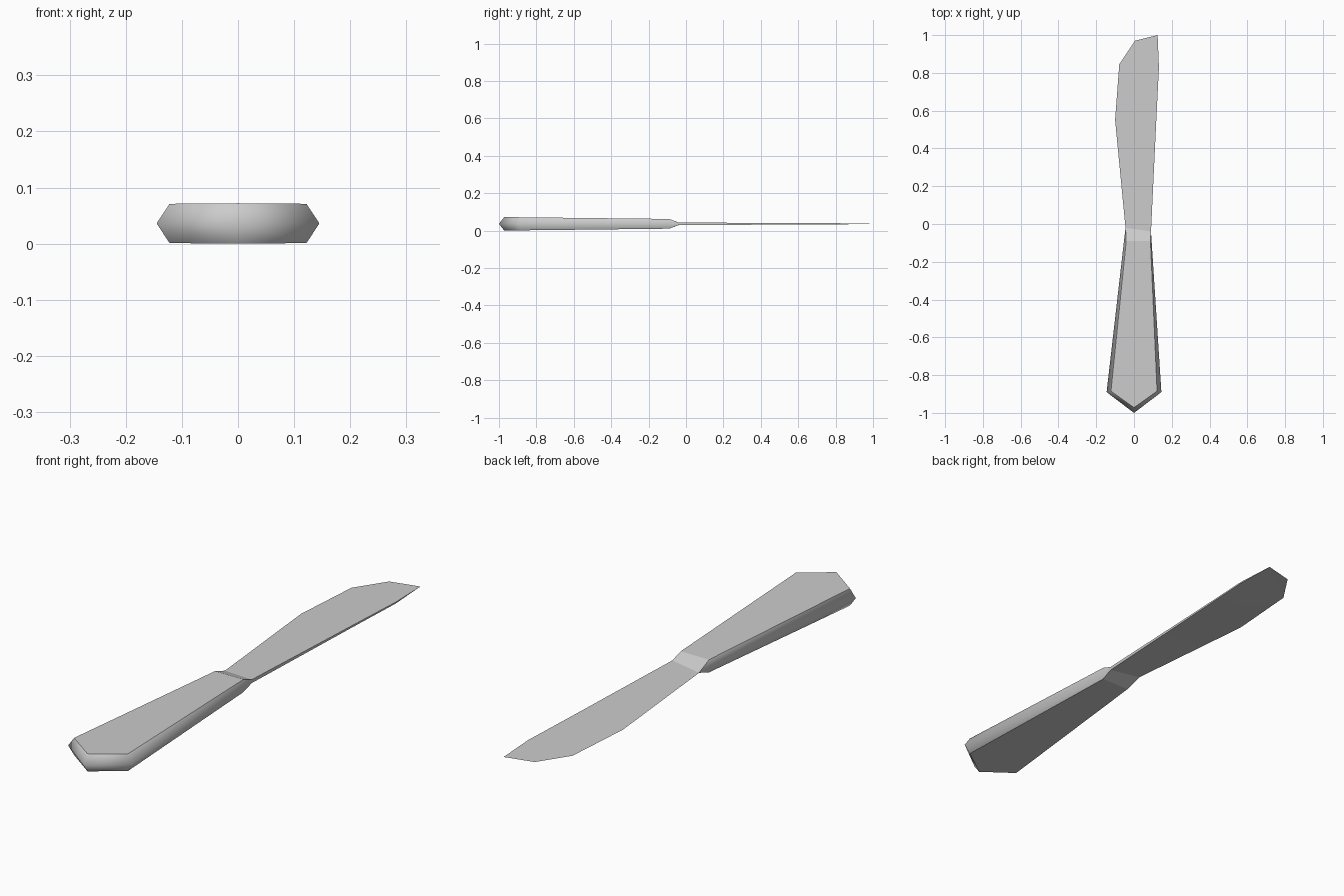
import bpy
import bmesh

if "Cube" in bpy.data.objects:
    bpy.data.objects.remove(bpy.data.objects["Cube"])

MID = 0.036  # height of the centre plane

steel = bpy.data.materials.new("brushed_steel")
steel.diffuse_color = (0.6, 0.6, 0.6, 1)
steel.use_nodes = True
steel.node_tree.nodes["Principled BSDF"].inputs["Base Color"].default_value = steel.diffuse_color


def finish(name, bm, sharp):
    """Smooth faces, with chosen edges kept crisp."""
    bmesh.ops.recalc_face_normals(bm, faces=bm.faces)
    for f in bm.faces:
        f.smooth = True
    for a, b in sharp:
        e = bm.edges.get((a, b))
        if e:
            e.smooth = False
    mesh = bpy.data.meshes.new(name)
    bm.to_mesh(mesh)
    bm.free()
    mesh.materials.append(steel)
    bpy.context.collection.objects.link(bpy.data.objects.new(name, mesh))


# Handle: widest ridge at mid height, flat top and bottom set in from it
ridge = [(-0.045, -0.02), (-0.145, -0.89), (0, -1), (0.145, -0.89), (0.09, -0.04)]
flat = [(-0.041, -0.09, 0.026), (-0.122, -0.885, 0.035), (0, -0.972, 0.036),
        (0.122, -0.885, 0.035), (0.087, -0.09, 0.026)]
bm = bmesh.new()
sharp = []
mid = [bm.verts.new((x, y, MID)) for x, y in ridge]
for side in (1, -1):
    rim = [bm.verts.new((x, y, MID + side * h)) for x, y, h in flat]
    neck = bm.verts.new((0.09, -0.04, MID + side * 0.007))
    # flat face, split so it can taper
    bm.faces.new((rim[0], rim[1], rim[3], rim[4]))
    bm.faces.new((rim[1], rim[2], rim[3]))
    # bevelled walls
    for i in range(4):
        bm.faces.new((mid[i], mid[i + 1], rim[i + 1], rim[i]))
    bm.faces.new((mid[4], neck, rim[4]))
    # sloping neck down to the blade
    bm.faces.new((rim[0], rim[4], neck, mid[0]))
    sharp += list(zip(rim, rim[1:])) + [(rim[4], rim[0]), (rim[4], neck), (rim[0], mid[0])]
finish("handle", bm, sharp)

# Blade: (cutting edge x, y), (spine x, y), spine half thickness
stations = [((-0.045, -0.02), (0.09, -0.04), 0.007),
            ((-0.1, 0.55), (0.118, 0.55), 0.004),
            ((-0.078, 0.845), (0.132, 0.83), 0.003),
            ((0.005, 0.97), (0.125, 1.0), 0)]
bm = bmesh.new()
edge = [bm.verts.new((*e, MID)) for e, s, h in stations]
tip = bm.verts.new((*stations[-1][1], MID))
spines = []
for side in (1, -1):
    spine = [bm.verts.new((*s, MID + side * h)) for e, s, h in stations[:-1]] + [tip]
    for i in range(3):
        bm.faces.new((edge[i], edge[i + 1], spine[i + 1], spine[i]))
    spines.append(spine)
# spine wall, closing to a point at the tip
up, low = spines
for i in range(2):
    bm.faces.new((up[i], up[i + 1], low[i + 1], low[i]))
bm.faces.new((up[2], tip, low[2]))
sharp = [p for s in spines for p in zip(s, s[1:])]
sharp += list(zip(edge, edge[1:])) + [(edge[3], tip)]
finish("blade", bm, sharp)
